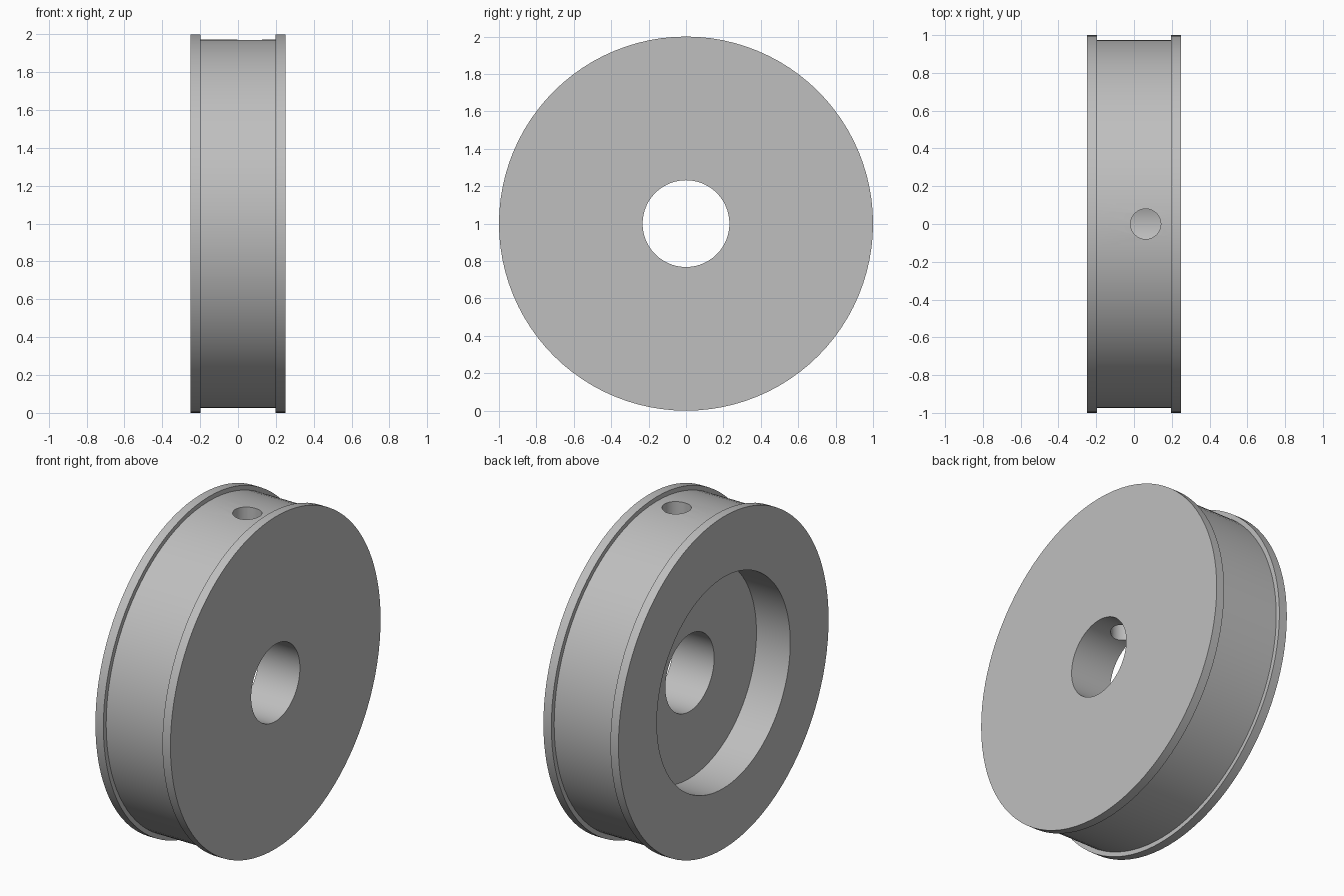
import bpy, bmesh, math
from mathutils import Vector, Matrix

cube = bpy.data.objects.get("Cube")
if cube:
    bpy.data.objects.remove(cube, do_unlink=True)

# Single grey material
grey = bpy.data.materials.new("plain_grey")
grey.use_nodes = True
colour = (0.52, 0.52, 0.52, 1)
grey.diffuse_color = colour
grey.node_tree.nodes["Principled BSDF"].inputs["Base Color"].default_value = colour

SIDES = 96
HALF, LIP = 0.25, 0.197        # half width, inner side of the flanges
RIM, GROOVE = 1.0, 0.973       # flange and belt radii
BORE, RECESS, FLOOR = 0.232, 0.635, -0.025


def link(name, bm):
    mesh = bpy.data.meshes.new(name)
    bm.to_mesh(mesh)
    bm.free()
    obj = bpy.data.objects.new(name, mesh)
    bpy.context.collection.objects.link(obj)
    return obj


def lathe(name, profile):
    """Turn a closed (x, radius) profile around the x axis."""
    bm = bmesh.new()
    rings = []
    for i in range(SIDES):
        a = 2 * math.pi * i / SIDES
        rings.append([bm.verts.new((x, r * math.sin(a), 1 + r * math.cos(a)))
                      for x, r in profile])
    n = len(profile)
    for i in range(SIDES):
        a, b = rings[i], rings[(i + 1) % SIDES]
        for j in range(n):
            k = (j + 1) % n
            bm.faces.new((a[j], a[k], b[k], b[j]))
    bmesh.ops.recalc_face_normals(bm, faces=bm.faces)
    return link(name, bm)


# Wheel: two flanges, belt groove, bore, and a recess on one side
wheel = lathe("flanged_wheel", [
    (-HALF, RIM), (-LIP, RIM), (-LIP, GROOVE), (LIP, GROOVE),
    (LIP, RIM), (HALF, RIM), (HALF, BORE), (FLOOR, BORE),
    (FLOOR, RECESS), (-HALF, RECESS)])
wheel.data.materials.append(grey)

# Radial screw hole from the groove down into the bore
bm = bmesh.new()
bmesh.ops.create_cone(bm, cap_ends=True, segments=40, radius1=0.08, radius2=0.08,
                      depth=1.1, matrix=Matrix.Translation(Vector((0.062, 0, 1.6))))
cutter = link("screw_hole_cutter", bm)
cutter.hide_render = True
cutter.data.materials.append(grey)

cut = wheel.modifiers.new("screw_hole", "BOOLEAN")
cut.operation = "DIFFERENCE"
cut.solver = "EXACT"
cut.object = cutter

bpy.ops.object.select_all(action="DESELECT")
wheel.select_set(True)
bpy.context.view_layer.objects.active = wheel
bpy.ops.object.modifier_apply(modifier=cut.name)
bpy.data.objects.remove(cutter, do_unlink=True)
bpy.ops.object.shade_smooth_by_angle(angle=math.radians(30))
